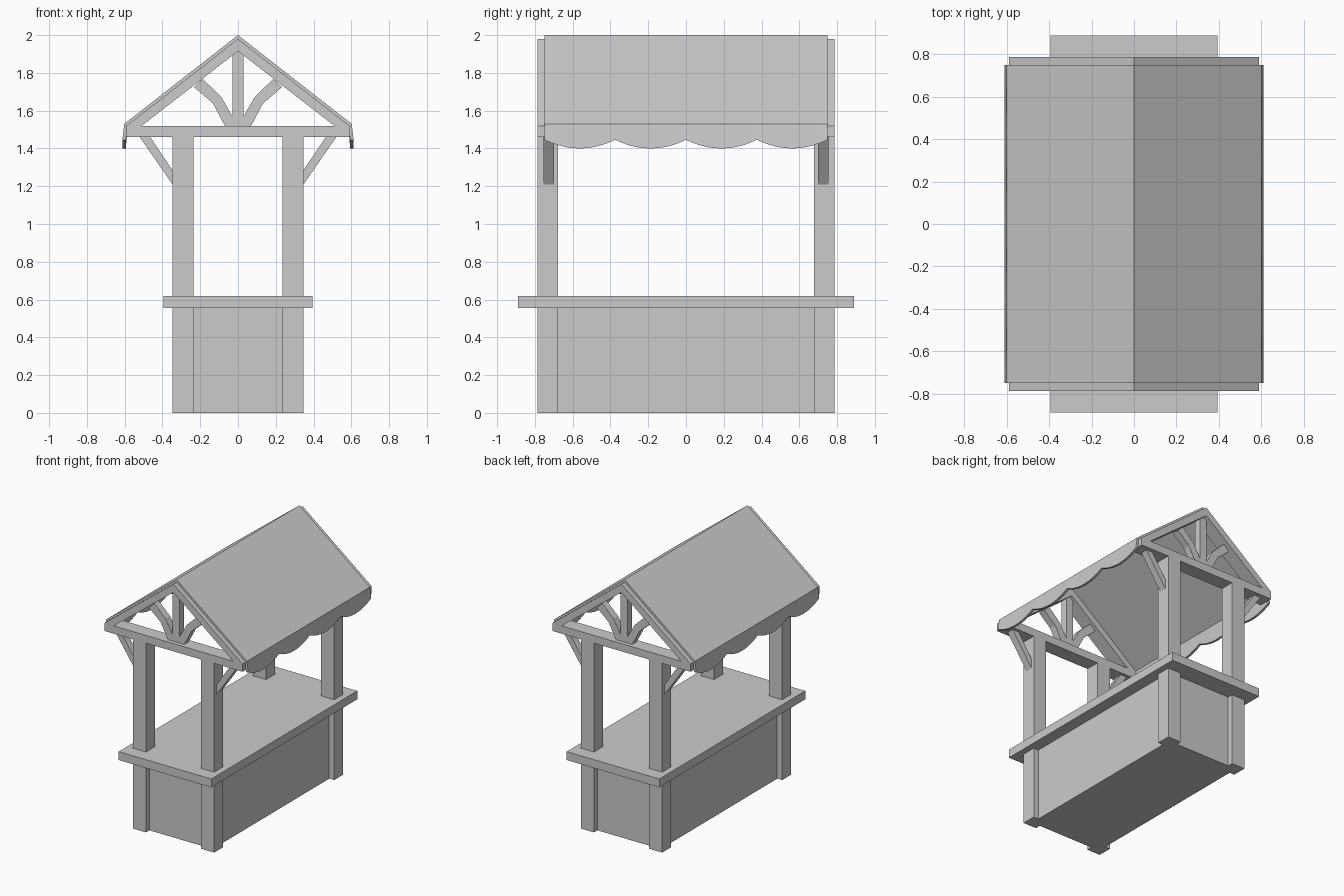
import bpy, bmesh, math

if "Cube" in bpy.data.objects:
    bpy.data.objects.remove(bpy.data.objects["Cube"])


def make_object(name, bm):
    bmesh.ops.recalc_face_normals(bm, faces=bm.faces)
    mesh = bpy.data.meshes.new(name)
    bm.to_mesh(mesh)
    bm.free()
    obj = bpy.data.objects.new(name, mesh)
    bpy.context.collection.objects.link(obj)
    return obj


def loft(name, rings):
    """Closed solid through a list of equal-length rings, capped at both ends."""
    bm = bmesh.new()
    rows = [[bm.verts.new(p) for p in ring] for ring in rings]
    n = len(rows[0])
    for a, b in zip(rows, rows[1:]):
        for i in range(n):
            j = (i + 1) % n
            bm.faces.new((a[i], a[j], b[j], b[i]))
    bm.faces.new(rows[0])
    bm.faces.new(rows[-1])
    return make_object(name, bm)


def extrude_xz(name, points, y0, y1):
    """Front-view outline extruded along y."""
    return loft(name, [[(x, y, z) for x, z in points] for y in (y0, y1)])


def box(name, x0, x1, y0, y1, z0, z1):
    return extrude_xz(name, [(x0, z0), (x1, z0), (x1, z1), (x0, z1)], y0, y1)


# Base and counter
box("base_cabinet", -0.305, 0.305, -0.745, 0.745, 0, 0.56)
box("counter_top", -0.395, 0.395, -0.89, 0.89, 0.555, 0.62)

for sy, end in ((-1, "front"), (1, "back")):
    # Tie beam and rafters of the gable
    y0, y1 = sy * 0.677, sy * 0.787
    box(f"{end}_tie_beam", -0.59, 0.59, y0, y1, 1.46, 1.52)
    extrude_xz(f"{end}_rafters",
               [(-0.59, 1.52), (0, 1.98), (0.59, 1.52),
                (0.51, 1.52), (0, 1.915), (-0.51, 1.52)], y0, y1)
    # King post
    b0, b1 = sy * 0.70, sy * 0.755
    box(f"{end}_king_post", -0.03, 0.03, b0, b1, 1.515, 1.92)

    for sx, side in ((-1, "left"), (1, "right")):
        # Corner post
        box(f"{end}_{side}_post", sx * 0.235, sx * 0.347, y0, y1, 0, 1.46)
        # Bent strut inside the gable
        strut = [(0.03, 1.515), (0.067, 1.515), (0.132, 1.638), (0.233, 1.725),
                 (0.187, 1.768), (0.09, 1.675), (0.03, 1.57)]
        extrude_xz(f"{end}_{side}_gable_strut",
                   [(sx * x, z) for x, z in strut], b0, b1)
        # Diagonal brace under the tie beam
        brace = [(0.347, 1.21), (0.52, 1.46), (0.465, 1.46), (0.347, 1.285)]
        extrude_xz(f"{end}_{side}_post_brace",
                   [(sx * x, z) for x, z in brace], b0, b1)

# Awning sheet with scalloped valances
SCALLOPS, STEPS, HALF = 4, 10, 0.75
rings = []
for i in range(SCALLOPS * STEPS + 1):
    t = i / STEPS
    y = -HALF + 2 * HALF * t / SCALLOPS
    u = 2 * (t % 1) - 1
    hem = 1.40 + 0.046 * u * u
    rings.append([(x, y, z) for x, z in (
        (-0.612, hem), (-0.602, 1.53), (0, 2.0), (0.602, 1.53), (0.612, hem),
        (0.594, hem), (0.584, 1.522), (0, 1.978), (-0.584, 1.522), (-0.594, hem))])
loft("scalloped_awning", rings)
